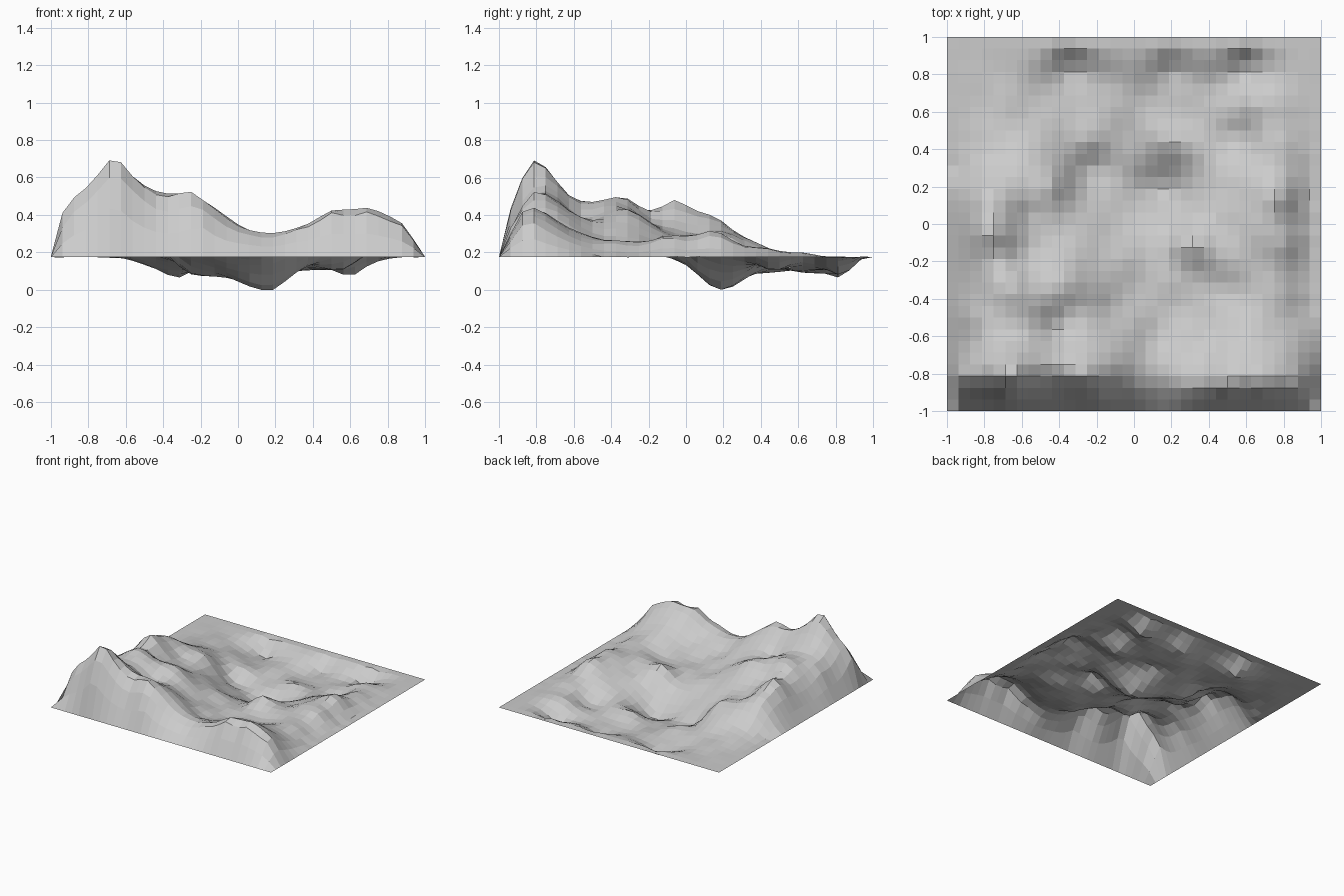
import bpy, math

if "Cube" in bpy.data.objects:
    bpy.data.objects.remove(bpy.data.objects["Cube"])

N = 32          # grid cells per side
RIM = 0.175     # height of the flat border

# Spot heights (x, y, z), grouped by landform
front_crest = [(-.93, -.82, .43), (-.66, -.81, .71), (-.52, -.87, .50), (-.27, -.81, .53),
               (-.1, -.8, .42), (.05, -.87, .30), (.3, -.87, .32), (.5, -.87, .42),
               (.7, -.87, .42), (.88, -.85, .36), (-.66, -.94, .44), (-.2, -.94, .33)]
ridges = [(-.66, -.62, .49), (-.87, -.5, .39), (-.4, -.55, .36), (-.65, -.33, .50),
          (-.35, -.34, .43), (-.12, -.42, .28), (-.6, -.17, .35), (-.76, -.06, .48),
          (-.82, .16, .38), (-.55, .05, .29), (-.45, .2, .31), (-.7, .38, .24)]
basin = [(.1, -.6, .24), (.4, -.65, .27), (.76, -.62, .30), (.81, -.4, .25), (.81, -.1, .28),
         (.78, .15, .31), (.78, .42, .23), (-.05, -.15, .22), (.3, -.12, .28),
         (.2, -.22, .20), (.45, -.35, .20), (.5, 0, .22)]
rear_hollows = [(.18, .19, -.02), (-.28, .28, .09), (.42, .25, .16), (.58, .47, .11),
                (.2, .42, .15), (.18, .56, .10), (-.25, .44, .14), (-.1, .56, .11),
                (.65, .65, .20), (.6, .84, .065), (.2, .83, .09), (-.33, .84, .065),
                (-.7, .62, .19)]

# Flat border, closing the sheet on all four sides
border = []
for i in range(16):
    t = -1 + i / 8
    border += [(t, -1, RIM), (1, t, RIM), (-t, 1, RIM), (-1, -t, RIM)]
border += [(t / 7, .93, RIM) for t in range(-6, 7)]
border += [(.93, t / 7, RIM) for t in range(-3, 7)]
border += [(-.93, t / 7, RIM) for t in range(2, 7)]
spots = front_crest + ridges + basin + rear_hollows + border


def kernel(ax, ay, bx, by):
    return math.sqrt((ax - bx) ** 2 + (ay - by) ** 2 + .0009)


def solve(a):
    """Gaussian elimination with pivoting on an augmented matrix."""
    n = len(a)
    for c in range(n):
        p = max(range(c, n), key=lambda r: abs(a[r][c]))
        a[c], a[p] = a[p], a[c]
        for r in range(c + 1, n):
            f = a[r][c] / a[c][c]
            if f:
                a[r][c:] = [u - f * v for u, v in zip(a[r][c:], a[c][c:])]
    x = [0] * n
    for r in reversed(range(n)):
        x[r] = (a[r][n] - sum(a[r][k] * x[k] for k in range(r + 1, n))) / a[r][r]
    return x


# Smooth surface through the spot heights
weights = solve([[kernel(p[0], p[1], q[0], q[1]) for q in spots] + [p[2] - RIM] for p in spots])


def height(x, y):
    if max(abs(x), abs(y)) > .999:
        return RIM
    h = RIM + sum(w * kernel(x, y, s[0], s[1]) for w, s in zip(weights, spots))
    # small ripples, as on weathered ground
    h += .009 * math.sin(17 * x + 5 * y) * math.cos(19 * y - 4 * x) * (1 - x ** 4) * (1 - y ** 4)
    return max(0, h)


# Faceted terrain sheet
verts = []
for j in range(N + 1):
    for i in range(N + 1):
        x, y = -1 + 2 * i / N, -1 + 2 * j / N
        verts.append((x, y, height(x, y)))
faces = [(j * (N + 1) + i, j * (N + 1) + i + 1, (j + 1) * (N + 1) + i + 1, (j + 1) * (N + 1) + i)
         for j in range(N) for i in range(N)]
mesh = bpy.data.meshes.new("terrain")
mesh.from_pydata(verts, [], faces)
mesh.update()
terrain = bpy.data.objects.new("terrain", mesh)
bpy.context.collection.objects.link(terrain)
